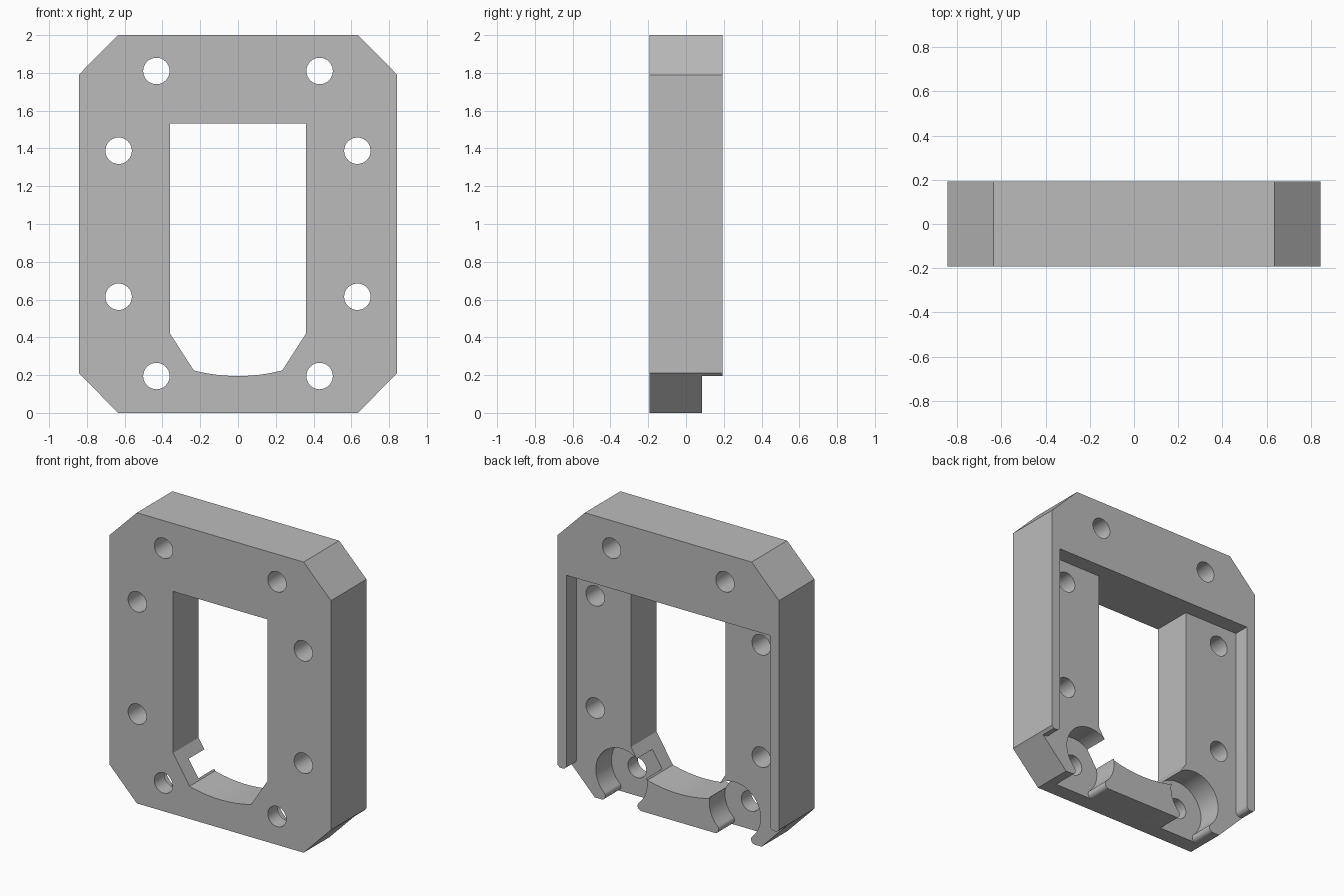
import bpy, bmesh, math

cube = bpy.data.objects.get("Cube")
if cube:
    bpy.data.objects.remove(cube, do_unlink=True)

FRONT, BACK = -0.193, 0.193
LEDGE = 0.085      # floor of the shallow rear pocket
BORE = -0.085      # floor of the round rear recesses

grey = bpy.data.materials.new("light_grey")
grey.use_nodes = True
colour = (0.5, 0.5, 0.5, 1)
grey.diffuse_color = colour
grey.node_tree.nodes["Principled BSDF"].inputs["Base Color"].default_value = colour


def arc(cx, cz, r, start, end, steps):
    angles = [math.radians(start + (end - start) * i / steps) for i in range(steps + 1)]
    return [(cx + r * math.cos(a), cz + r * math.sin(a)) for a in angles]


def mirrored(half):
    """Close a right-hand outline with its mirror image."""
    return half + [(-x, z) for x, z in reversed(half) if abs(x) > 1e-5]


def prism(name, outline, y0, y1):
    bm = bmesh.new()
    face = bm.faces.new([bm.verts.new((x, y0, z)) for x, z in outline])
    new = bmesh.ops.extrude_face_region(bm, geom=[face])["geom"]
    verts = [g for g in new if isinstance(g, bmesh.types.BMVert)]
    bmesh.ops.translate(bm, verts=verts, vec=(0, y1 - y0, 0))
    bmesh.ops.recalc_face_normals(bm, faces=bm.faces)
    mesh = bpy.data.meshes.new(name)
    bm.to_mesh(mesh)
    bm.free()
    obj = bpy.data.objects.new(name, mesh)
    bpy.context.collection.objects.link(obj)
    mesh.materials.append(grey)
    return obj


def cut(target, outline, y0, y1):
    cutter = prism("cutter", outline, y0, y1)
    cutter.hide_render = True
    mod = target.modifiers.new("cut", "BOOLEAN")
    mod.operation, mod.solver, mod.object = "DIFFERENCE", "EXACT", cutter
    bpy.context.view_layer.objects.active = target
    bpy.ops.object.modifier_apply(modifier=mod.name)
    bpy.data.objects.remove(cutter, do_unlink=True)


# Chamfered plate
plate = prism("mounting_frame", mirrored(
    [(0.635, 0), (0.843, 0.212), (0.843, 1.79), (0.635, 2)]), FRONT, BACK)

# Rear pocket, open at the bottom, leaving side rails with rounded ends
rail_end = arc(0.805, 0.225, 0.03, 270, 180, 8)
cut(plate, mirrored([(1, -0.1), (1, 0.195)] + rail_end + [(0.775, 1.532)]), LEDGE, 0.4)

# Central window with sloped lower corners and a shallow curved sill
sill = arc(0, 1.13, 0.935, 270, 284.5, 10)
cut(plate, mirrored(sill + [(0.36, 0.42), (0.36, 1.532)]), -0.4, 0.4)

# Round rear recesses that open downwards between rounded lips
tip = 0.03
reach = 0.195 + tip
drop = 0.195 - tip
side = math.sqrt(reach ** 2 - drop ** 2)
lean = math.degrees(math.atan2(drop, side))
for cx in (-0.432, 0.432):
    recess = arc(cx, 0.195, 0.195, -lean, 180 + lean, 48)
    recess += arc(cx - side, tip, tip, lean, -90, 12)[1:]
    recess += [(cx - side, -0.2), (cx + side, -0.2)]
    recess += arc(cx + side, tip, tip, 270, 180 - lean, 12)[:-1]
    cut(plate, recess, BORE, 0.4)

# Bolt holes
for x, z in ((0.432, 0.195), (0.632, 0.615), (0.632, 1.388), (0.432, 1.81)):
    for s in (-1, 1):
        cut(plate, arc(s * x, z, 0.07, 0, 360, 40)[:-1], -0.4, 0.4)

bpy.ops.object.select_all(action="DESELECT")
plate.select_set(True)
bpy.context.view_layer.objects.active = plate
bpy.ops.object.shade_smooth_by_angle(angle=math.radians(25))
